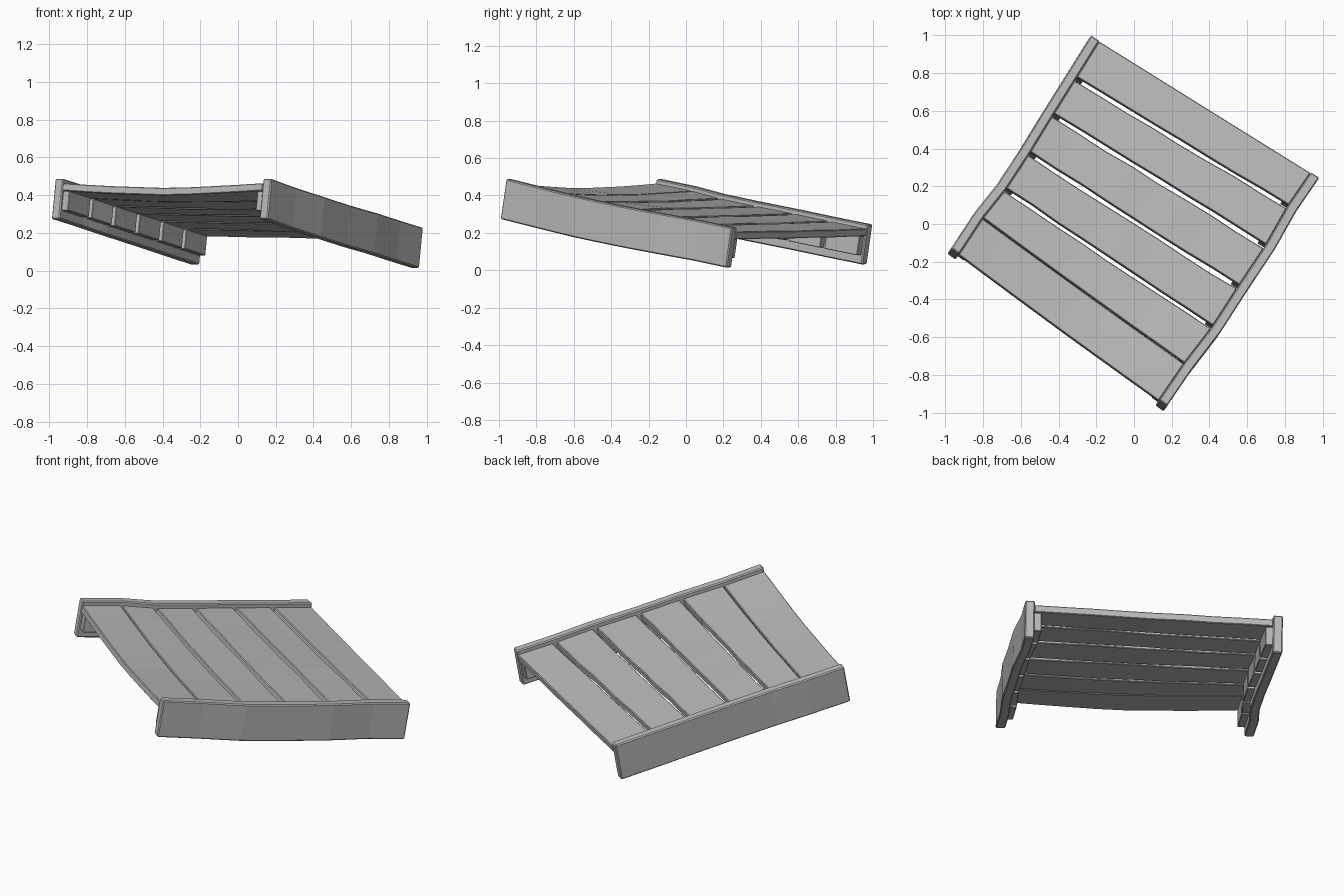
import bpy, bmesh, math, random
from mathutils import Vector

random.seed(4)
if "Cube" in bpy.data.objects:
    bpy.data.objects.remove(bpy.data.objects["Cube"])

grey = bpy.data.materials.new("weathered grey")
grey.use_nodes = True
colour = (0.5, 0.5, 0.5, 1)
grey.diffuse_color = colour
grey.node_tree.nodes["Principled BSDF"].inputs["Base Color"].default_value = colour

# Top centre line of each side board, one point per plank joint
RIGHT = [(-.947, -.143), (-.82, .05), (-.70, .20), (-.575, .39),
         (-.45, .594), (-.33, .785), (-.205, .985)]
LEFT = [(.155, -.947), (.29, -.75), (.438, -.557), (.575, -.345),
        (.72, -.127), (.84, .085), (.96, .26)]
UP = Vector((.095, .141, .985)).normalized()
BOARD_W, BOARD_H = .053, .217
PLANK_DROP, PLANK_H = .024, .04
BLOCK_W, BLOCK_H = .04, .105
COUNT = 6


def line(path, s, z_end, sag):
    """Point on a side board's top line, s running from 0 to COUNT."""
    i = min(int(s), COUNT - 1)
    p = Vector(path[i]).lerp(Vector(path[i + 1]), s - i)
    f = s / COUNT
    return Vector((p.x, p.y, .488 + (z_end - .488) * f - sag * math.sin(math.pi * f)))


def right_line(s):
    return line(RIGHT, s, .245, 0)


def left_line(s):
    return line(LEFT, s, .228, .012)


def across(s):
    return (left_line(s) - right_line(s)).normalized()


def loft(name, rings, bevel):
    """Solid through a row of four-point sections."""
    bm = bmesh.new()
    loops = [[bm.verts.new(p) for p in ring] for ring in rings]
    for a, b in zip(loops, loops[1:]):
        for k in range(4):
            n = (k + 1) % 4
            bm.faces.new((a[k], a[n], b[n], b[k]))
    bm.faces.new(loops[0])
    bm.faces.new(loops[-1])
    bmesh.ops.recalc_face_normals(bm, faces=bm.faces)
    mesh = bpy.data.meshes.new(name)
    bm.to_mesh(mesh)
    bm.free()
    mesh.materials.append(grey)
    ob = bpy.data.objects.new(name, mesh)
    bpy.context.collection.objects.link(ob)
    mod = ob.modifiers.new("worn edges", "BEVEL")
    mod.width = bevel
    mod.limit_method = "ANGLE"


def section(p, v, near, far, top, bottom):
    """Section in the plane of v and UP, measured from p."""
    return [p + v * near - UP * top, p + v * far - UP * top,
            p + v * far - UP * bottom, p + v * near - UP * bottom]


# Side boards, with a row of support blocks on the inner face of each
half = BOARD_W / 2
for side, path, sign in (("right", right_line, 1), ("left", left_line, -1)):
    steps = [i / 2 for i in range(COUNT * 2 + 1)]
    loft(side + "_side_board",
         [section(path(s), across(s), -half, half, 0, BOARD_H) for s in steps], .006)
    under = PLANK_DROP + PLANK_H
    for i in range(COUNT):
        ends = (i + .06, i + .94)
        loft(f"{side}_support_block_{i + 1}",
             [section(path(s), across(s) * sign, half - .004, half + BLOCK_W,
                      under, under + BLOCK_H) for s in ends], .003)

# Deck planks, slightly sagging, with uneven gaps
SPANS = 8
for i in range(COUNT):
    gap_a = 0 if i == 0 else .012 if i == 1 else .05
    gap_b = 0 if i == COUNT - 1 else .012 if i == 0 else .05
    rings = []
    for k in range(SPANS + 1):
        t = k / SPANS
        bow = math.sin(math.pi * t)
        ring = []
        for s, g in ((i, gap_a), (i + 1, -gap_b)):
            s += g * random.uniform(.75, 1.25)
            v = across(s)
            p = (right_line(s) + v * half).lerp(left_line(s) - v * half, t)
            sag = .022 * bow * max(0, 1 - s / 3) + random.uniform(0, .004) * bow
            top = p - UP * (PLANK_DROP + sag)
            pair = [top, top - UP * PLANK_H]
            ring += pair if not ring else pair[::-1]
        rings.append(ring)
    loft(f"deck_plank_{i + 1}", rings, .004)
